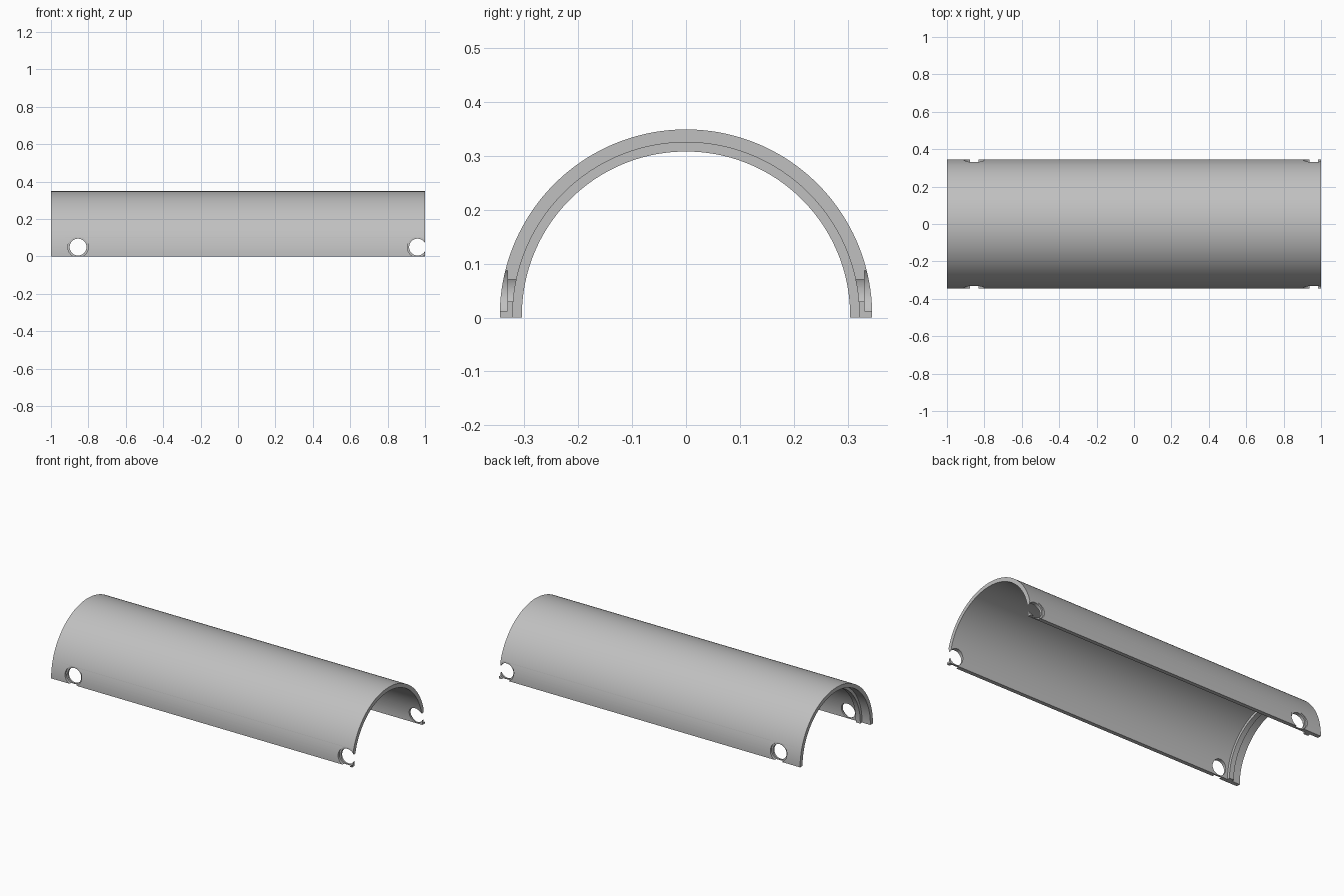
import bpy, bmesh, math

cube = bpy.data.objects.get("Cube")
if cube:
    bpy.data.objects.remove(cube, do_unlink=True)

R_OUT, R_IN, R_RIDGE = 0.3455, 0.3215, 0.3045
FOOT = 0.0035          # short straight foot below the half circle
SEGMENTS = 96

grey = bpy.data.materials.new("light grey")
grey.use_nodes = True
COLOUR = (0.53, 0.53, 0.53, 1)
grey.diffuse_color = COLOUR
grey.node_tree.nodes["Principled BSDF"].inputs["Base Color"].default_value = COLOUR


def half_tube(name, profile):
    """Sweep a closed (x, radius) profile over a half circle with straight feet."""
    bm = bmesh.new()
    steps = [(1, 0, -FOOT)]
    for i in range(SEGMENTS + 1):
        a = math.pi * i / SEGMENTS
        steps.append((math.cos(a), math.sin(a), 0))
    steps.append((-1, 0, -FOOT))
    rings = [[bm.verts.new((x, r * c, r * s + dz + FOOT)) for x, r in profile]
             for c, s, dz in steps]
    n = len(profile)
    for a, b in zip(rings, rings[1:]):
        for i in range(n):
            j = (i + 1) % n
            bm.faces.new((a[i], a[j], b[j], b[i]))
    bm.faces.new(rings[0])
    bm.faces.new(rings[-1])
    bmesh.ops.recalc_face_normals(bm, faces=bm.faces)
    mesh = bpy.data.meshes.new(name)
    bm.to_mesh(mesh)
    bm.free()
    obj = bpy.data.objects.new(name, mesh)
    bpy.context.collection.objects.link(obj)
    mesh.materials.append(grey)
    return obj


def drill(target, x, y, z, radius, length):
    """Cut a round hole along y."""
    bpy.ops.mesh.primitive_cylinder_add(vertices=48, radius=radius, depth=length,
                                        location=(x, y, z), rotation=(math.pi / 2, 0, 0))
    cutter = bpy.context.object
    cutter.name = "hole_cutter"
    cutter.hide_render = True
    cutter.data.materials.append(grey)
    mod = target.modifiers.new("hole", 'BOOLEAN')
    mod.operation, mod.solver, mod.object = 'DIFFERENCE', 'EXACT', cutter
    bpy.context.view_layer.objects.active = target
    bpy.ops.object.modifier_apply(modifier=mod.name)
    bpy.data.objects.remove(cutter, do_unlink=True)


# Shell with an inner ridge set back from its right end
shell = half_tube("half_tube_shell", [
    (-1, R_OUT), (1, R_OUT), (1, R_IN), (-0.915, R_IN),
    (-0.915, R_RIDGE), (-0.945, R_RIDGE), (-0.945, R_IN), (-1, R_IN)])

# Counterbored screw holes on both sides, near each end
for x in (-0.855, 0.96):
    for side in (-1, 1):
        drill(shell, x, side * 0.431, 0.05, 0.055, 0.2)
        drill(shell, x, side * 0.331, 0.05, 0.045, 0.2)

bpy.ops.object.select_all(action='DESELECT')
shell.select_set(True)
bpy.context.view_layer.objects.active = shell
bpy.ops.object.shade_smooth_by_angle(angle=math.radians(30))
